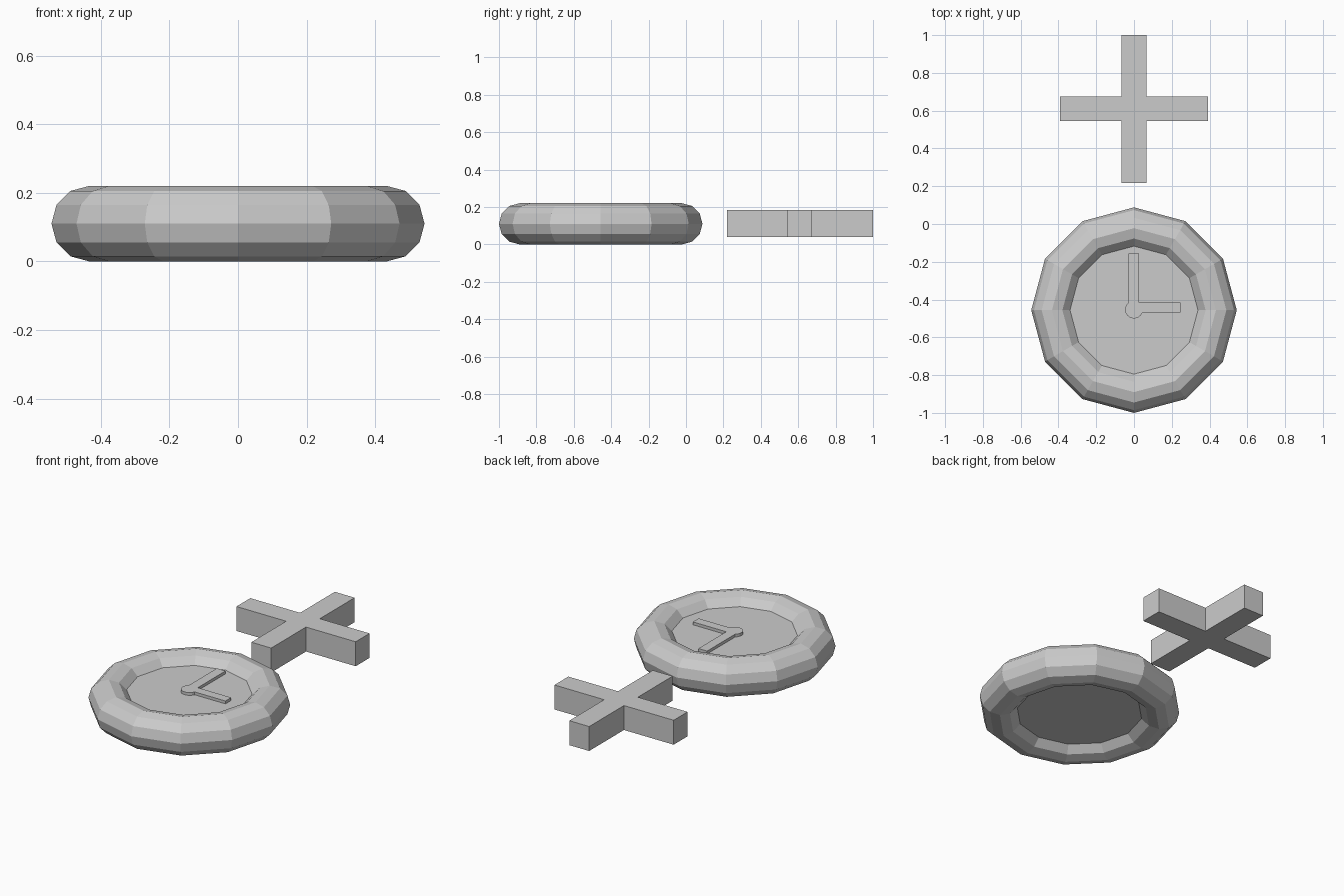
import bpy, bmesh
from math import sin, cos, radians

if "Cube" in bpy.data.objects:
    bpy.data.objects.remove(bpy.data.objects["Cube"])

CY = -0.456      # centre of the round dial
MID = 0.11       # mid height of the ring


def extruded(name, outline, z0, z1):
    """Solid prism from a flat outline."""
    bm = bmesh.new()
    face = bm.faces.new([bm.verts.new((x, y, z0)) for x, y in outline])
    ext = bmesh.ops.extrude_face_region(bm, geom=[face], use_keep_orig=True)
    verts = [v for v in ext["geom"] if isinstance(v, bmesh.types.BMVert)]
    bmesh.ops.translate(bm, verts=verts, vec=(0, 0, z1 - z0))
    bmesh.ops.recalc_face_normals(bm, faces=bm.faces)
    mesh = bpy.data.meshes.new(name)
    bm.to_mesh(mesh)
    bm.free()
    ob = bpy.data.objects.new(name, mesh)
    bpy.context.collection.objects.link(ob)
    return ob


# Outer ring
bpy.ops.mesh.primitive_torus_add(major_segments=12, minor_segments=12,
                                 major_radius=0.434, minor_radius=0.11,
                                 location=(0, CY, MID))
bpy.context.object.name = "dial_ring"

# Dial plate filling the ring
plate = [(0.339 * cos(radians(a)), CY + 0.339 * sin(radians(a)))
         for a in range(0, 360, 30)]
extruded("dial_plate", plate, 0.055, 0.165)

# Clock hands joined to a round hub
hub = [(0.047 * cos(radians(a)), CY + 0.003 + 0.047 * sin(radians(a)))
       for a in range(-20, -221, -20)]
hands = [(-0.03, -0.155), (0.027, -0.155), (0.027, -0.415),
         (0.246, -0.415), (0.246, -0.469)] + hub + [(-0.03, -0.417)]
extruded("clock_hands", hands, 0.16, 0.182)

# Plus sign: one arm corner turned four times
L, W, PY = 0.391, 0.065, 0.609
plus = []
for c, s in ((1, 0), (0, 1), (-1, 0), (0, -1)):
    for x, y in ((L, -W), (L, W), (W, W)):
        plus.append((x * c - y * s, PY + x * s + y * c))
extruded("plus_sign", plus, 0.04, 0.185)
